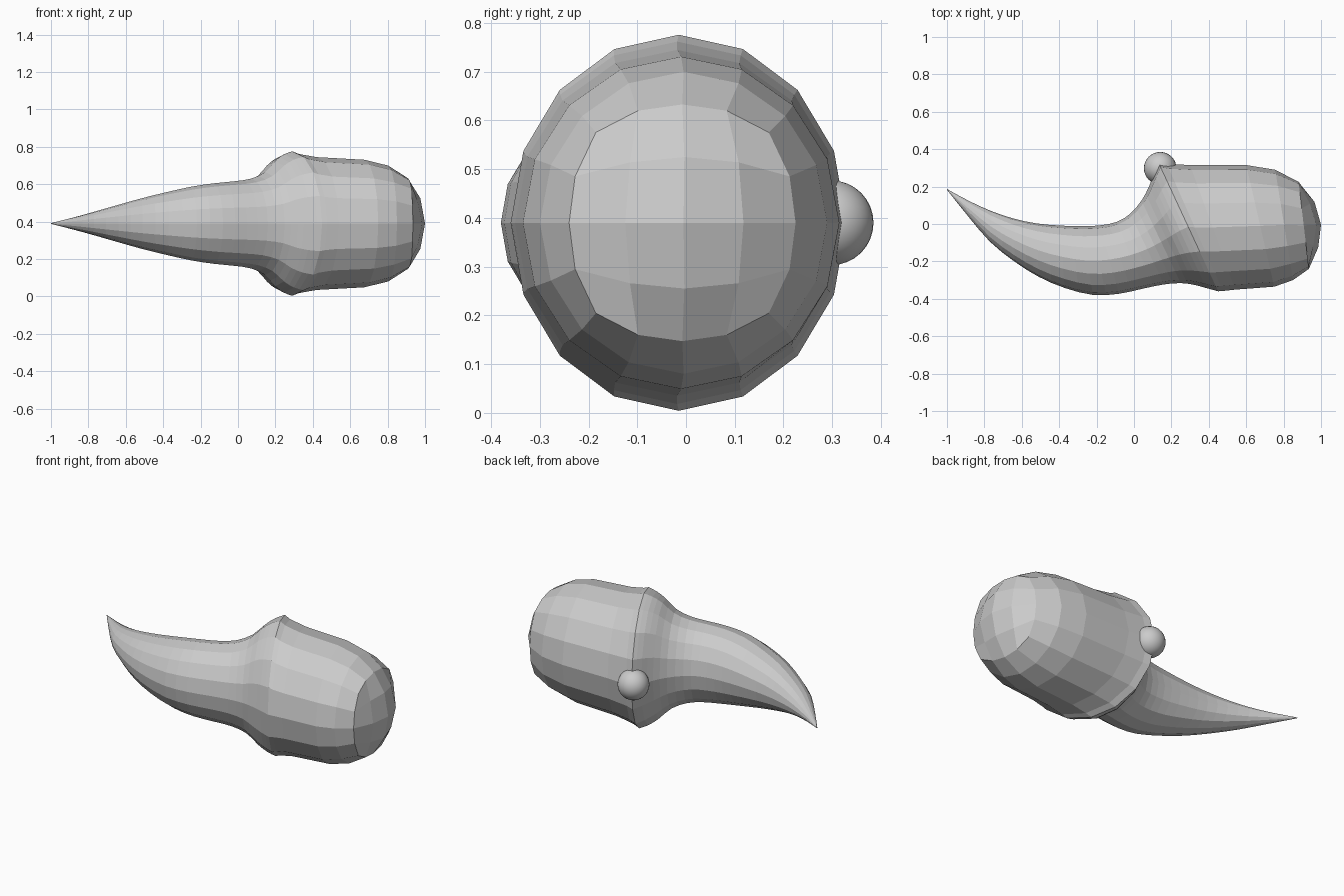
import bpy, bmesh
from math import sin, cos, atan2, tau, pi
from mathutils import Vector

if "Cube" in bpy.data.objects:
    bpy.data.objects.remove(bpy.data.objects["Cube"])

SIDES, ZC = 16, 0.39

# Each ring: (x, y) of its back edge, (x, y) of its front edge, half height
HORN = [
    (0.13, 0.33, 0.45, -0.36, 0.386), (0.107, 0.272, 0.385, -0.342, 0.37),
    (0.08, 0.20, 0.32, -0.325, 0.335), (0.04, 0.125, 0.25, -0.316, 0.275),
    (-0.02, 0.055, 0.16, -0.323, 0.24), (-0.09, 0.012, 0.05, -0.345, 0.226),
    (-0.18, -0.007, -0.08, -0.373, 0.215), (-0.28, -0.012, -0.22, -0.379, 0.197),
    (-0.40, -0.008, -0.37, -0.342, 0.167), (-0.52, 0.003, -0.51, -0.282, 0.135),
    (-0.64, 0.028, -0.64, -0.20, 0.10), (-0.76, 0.068, -0.77, -0.095, 0.064),
    (-0.88, 0.122, -0.89, 0.045, 0.031), (-1.0, 0.187, -1.0, 0.183, 0.002)]
BODY = [
    (0.13, 0.33, 0.45, -0.36, 0.386), (0.175, 0.322, 0.475, -0.358, 0.372),
    (0.30, 0.315, 0.54, -0.351, 0.355), (0.60, 0.315, 0.75, -0.335, 0.341),
    (0.755, 0.29, 0.85, -0.30, 0.31), (0.88, 0.225, 0.935, -0.24, 0.243)]
INNER = (0.965, 0.118, 0.985, -0.125, 0.135)


def point(ring, angle, scale=1.0):
    x1, y1, x2, y2, h = ring
    mid = Vector(((x1 + x2) / 2, (y1 + y2) / 2, ZC))
    side = Vector(((x1 - x2) / 2, (y1 - y2) / 2, 0))
    return mid + (side * cos(angle) + Vector((0, 0, h * sin(angle)))) * scale


def refine(rings, steps):
    """Catmull-Rom interpolation between rings."""
    out = []
    for i in range(len(rings) - 1):
        quad = [rings[max(0, min(len(rings) - 1, i + k))] for k in (-1, 0, 1, 2)]
        for s in range(steps):
            t = s / steps
            out.append(tuple(0.5 * (2*b + (c-a)*t + (2*a-5*b+4*c-d)*t*t + (3*b-a-3*c+d)*t**3)
                             for a, b, c, d in zip(*quad)))
    return out + [rings[-1]]


def loft(bm, rings):
    loops = [[bm.verts.new(point(r, tau * i / SIDES)) for i in range(SIDES)] for r in rings]
    for a, b in zip(loops, loops[1:]):
        for i in range(SIDES):
            j = (i + 1) % SIDES
            bm.faces.new((a[i], a[j], b[j], b[i]))
    return loops[-1]


def finish(bm, name):
    bmesh.ops.recalc_face_normals(bm, faces=bm.faces)
    mesh = bpy.data.meshes.new(name)
    bm.to_mesh(mesh)
    bm.free()
    ob = bpy.data.objects.new(name, mesh)
    bpy.context.collection.objects.link(ob)
    return ob


# Curved tapering horn
bm = bmesh.new()
bm.faces.new(loft(bm, refine(HORN, 2)))
finish(bm, "curved_horn")

# Rounded body, closed with a 4 x 4 quad cap
bm = bmesh.new()
rim = loft(bm, BODY)
for i, v in enumerate(rim):
    v.co = point(BODY[-1], tau * i / SIDES, (1.0, 1.025, 1.08, 1.025)[i % 4])
grid = {}
for u in range(-2, 3):
    for w in range(-2, 3):
        ang = atan2(w, u)
        k = max(abs(u), abs(w))
        if k == 2:
            grid[u, w] = rim[round(ang / (tau / SIDES)) % SIDES]
        elif k == 1:
            grid[u, w] = bm.verts.new(point(INNER, ang, 1.3 if u * w else 1.0))
            if u * w:
                grid[u, w].co.x -= 0.025
        else:
            grid[u, w] = bm.verts.new((1.0, -0.005, ZC))
for u in range(-2, 2):
    for w in range(-2, 2):
        bm.faces.new((grid[u, w], grid[u+1, w], grid[u+1, w+1], grid[u, w+1]))
finish(bm, "rounded_body")

# Small ball on the back of the seam
bpy.ops.mesh.primitive_uv_sphere_add(segments=32, ring_count=16, radius=0.087,
                                     location=(0.14, 0.298, ZC))
bpy.context.object.name = "seam_ball"
bpy.ops.object.shade_smooth()
